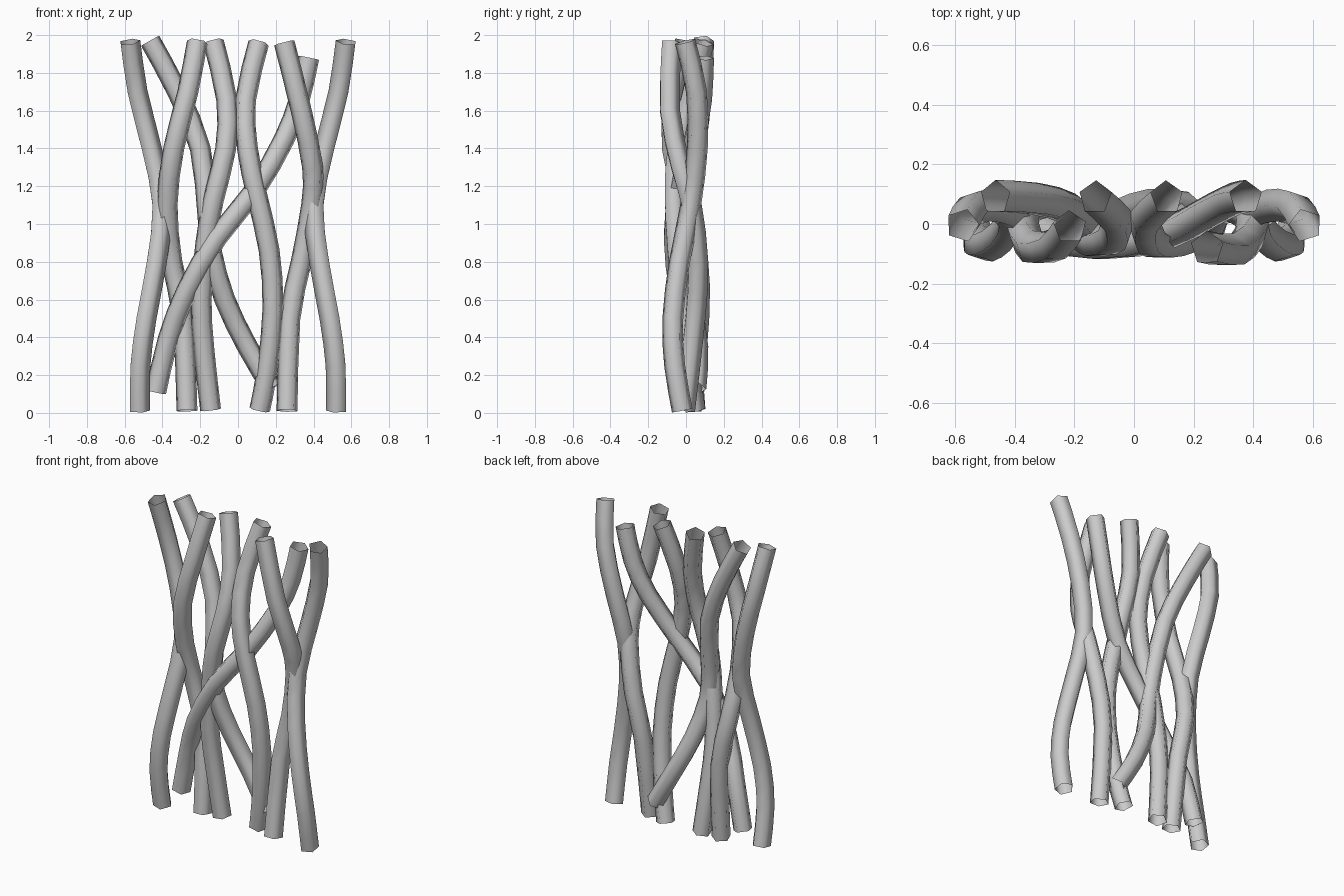
import bpy, bmesh, math
from mathutils import Vector

if "Cube" in bpy.data.objects:
    bpy.data.objects.remove(bpy.data.objects["Cube"])

SIDES, RADIUS = 5, 0.058


def resample(pts):
    # insert one smooth midpoint between neighbouring control points
    p = [Vector(q) for q in pts]
    out = []
    for i in range(len(p) - 1):
        a, d = p[max(i - 1, 0)], p[min(i + 2, len(p) - 1)]
        out += [p[i], (p[i] + p[i + 1]) * 0.5625 - (a + d) * 0.0625]
    return out + [p[-1]]


def branch(name, pts, turn):
    # open five-sided tube swept along a path
    path = resample(pts)
    bm = bmesh.new()
    rings = []
    for i, c in enumerate(path):
        t = (path[min(i + 1, len(path) - 1)] - path[max(i - 1, 0)]).normalized()
        u = Vector((0, 1, 0)).cross(t).normalized()
        v = t.cross(u)
        angles = [turn + 2 * math.pi * k / SIDES for k in range(SIDES)]
        rings.append([bm.verts.new(c + RADIUS * (u * math.cos(a) + v * math.sin(a))) for a in angles])
    for r, s in zip(rings, rings[1:]):
        for k in range(SIDES):
            n = (k + 1) % SIDES
            bm.faces.new((r[k], r[n], s[n], s[k])).smooth = True
    bmesh.ops.recalc_face_normals(bm, faces=bm.faces[:])
    me = bpy.data.meshes.new(name)
    bm.to_mesh(me)
    bm.free()
    bpy.context.collection.objects.link(bpy.data.objects.new(name, me))


# outer branches, one path mirrored left and right
outer = [(.575, -.005, 1.965), (.537, .055, 1.7), (.462, .06, 1.4), (.405, .025, 1.1),
         (.435, -.035, .8), (.49, -.07, .5), (.522, -.06, .25), (.524, -.02, .012)]
branch("outer_branch_right", outer, 0.0)
branch("outer_branch_left", [(-x, y, z) for x, y, z in outer], math.pi)

# branches that twist around the outer pair
branch("twist_branch_left", [(-.215, -.01, 1.965), (-.265, -.07, 1.7), (-.34, -.08, 1.4),
       (-.375, -.01, 1.1), (-.35, .06, .8), (-.29, .065, .5), (-.27, .025, .012)], 0.3)
branch("twist_branch_right", [(.245, -.08, 1.96), (.335, -.09, 1.6), (.395, -.03, 1.3),
       (.39, .025, 1.1), (.335, .06, .8), (.275, .045, .5), (.26, -.01, .012)], 0.3)

# middle pair
branch("middle_branch_left", [(-.13, .09, 1.965), (-.06, .02, 1.66), (-.065, -.04, 1.4),
       (-.13, -.06, 1.13), (-.17, -.035, .9), (-.195, -.01, .6), (-.18, .02, .33), (-.145, .045, .016)], 1.57)
branch("middle_branch_right", [(.11, .09, 1.96), (.04, .02, 1.66), (.05, -.05, 1.4),
       (.1, -.065, 1.15), (.165, -.05, .86), (.185, -.02, .55), (.155, .015, .23), (.115, .045, .016)], 1.57)

# long diagonal branches
branch("diagonal_branch_left", [(-.465, .09, 1.97), (-.32, .08, 1.7), (-.2, .045, 1.4),
       (-.16, -.02, 1.05), (-.14, -.03, .85), (-.07, .02, .6), (.05, .06, .35), (.18, .05, .13)], 1.57)
branch("diagonal_branch_right", [(.375, .09, 1.88), (.325, .08, 1.66), (.245, .04, 1.45),
       (.09, -.04, 1.18), (-.11, -.07, .93), (-.27, -.04, .65), (-.37, .02, .39), (-.435, .04, .11)], 1.57)
